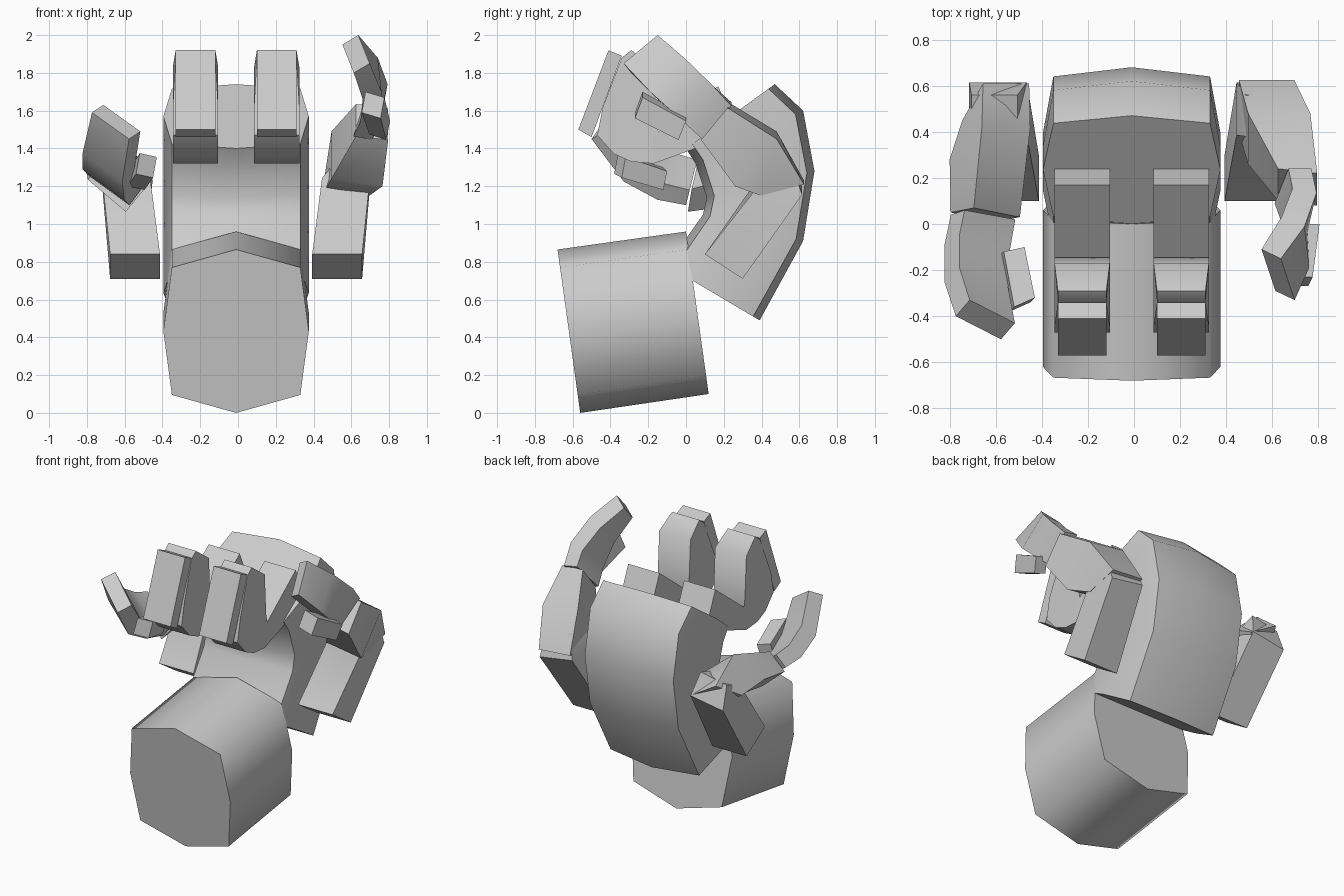
import bpy, bmesh
from mathutils import Vector as V

if "Cube" in bpy.data.objects:
    bpy.data.objects.remove(bpy.data.objects["Cube"])

X0 = -0.01  # centre line of the hand


def loft(name, rings, angle=0.9):
    """Skin a list of equal-length rings and cap both ends."""
    bm = bmesh.new()
    vs = [[bm.verts.new(p) for p in r] for r in rings]
    n = len(rings[0])
    for a, b in zip(vs, vs[1:]):
        for i in range(n):
            j = (i + 1) % n
            bm.faces.new((a[i], a[j], b[j], b[i]))
    bm.faces.new(vs[0])
    bm.faces.new(vs[-1])
    bmesh.ops.recalc_face_normals(bm, faces=bm.faces)
    me = bpy.data.meshes.new(name)
    bm.to_mesh(me)
    bm.free()
    ob = bpy.data.objects.new(name, me)
    bpy.context.collection.objects.link(ob)
    bpy.ops.object.select_all(action='DESELECT')
    ob.select_set(True)
    bpy.context.view_layer.objects.active = ob
    bpy.ops.object.shade_smooth_by_angle(angle=angle)
    return ob


def octagon_rings(pairs, k):
    """Eight-sided ring between an inner and an outer (y, z) point."""
    sec = [(0, 0), (.34, k), (.385, .5), (.34, 1 - k),
           (0, 1), (-.34, 1 - k), (-.385, .5), (-.34, k)]
    return [[(X0 + x, a[0] + (b[0] - a[0]) * s, a[1] + (b[1] - a[1]) * s)
             for x, s in sec] for a, b in pairs]


def limb(name, sections):
    """Four-sided loft; each section is centre, half width, half depth."""
    rings = []
    for c, u, v in sections:
        c, u, v = V(c), V(u), V(v)
        rings.append([c + u + v, c - u + v, c - u - v, c + u - v])
    return loft(name, rings)


def slab(name, cx, profile):
    """Side profile of (y, z, half width) points spanned across x."""
    return loft(name, [[(cx + s * w, y, z) for y, z, w in profile] for s in (-1, 1)])


# wrist block and curved palm
loft("wrist", octagon_rings([((-.56, 0), (-.68, .865)), ((.12, .10), (0, .96))], .11), 1.3)
loft("palm", octagon_rings([((-.10, .78), (.39, .49)), ((.09, 1.05), (.62, .91)),
                            ((.11, 1.14), (.68, 1.28)), ((.05, 1.32), (.62, 1.60)),
                            ((0, 1.40), (.47, 1.74))], .07))

# two central fingers
for side, s in (("left", -1), ("right", 1)):
    cx = X0 + s * .215
    w, t = .12, .105
    slab(side + "_finger_base", cx, [(.24, 1.57, w), (.17, 1.73, w), (-.18, 1.46, w),
                                     (-.17, 1.32, w), (.05, 1.40, w)])
    slab(side + "_finger_middle", cx, [(-.29, 1.92, t), (-.34, 1.88, t), (-.44, 1.62, w),
                                       (-.47, 1.47, w), (-.38, 1.37, w), (-.29, 1.33, w),
                                       (-.17, 1.32, w), (-.13, 1.38, w), (-.155, 1.55, w),
                                       (-.17, 1.83, w)])
    slab(side + "_finger_tip", cx, [(-.41, 1.92, t), (-.57, 1.50, t),
                                    (-.50, 1.46, t), (-.34, 1.89, t)])

# side digit bases, mirrored on either side of the palm, rounded over at the top
for side, s in (("left", -1), ("right", 1)):
    limb(side + "_digit_base", [
        ((X0 + s * .535, .20, .775), (s * .132, 0, 0), (0, .10, -.065)),
        ((X0 + s * .58, .50, 1.20), (s * .125, 0, -.02), (0, .115, -.025)),
        ((X0 + s * .595, .47, 1.30), (s * .10, 0, -.02), (0, .09, .03))])

# right digit, raised
limb("right_digit_middle", [
    ((.575, .51, 1.19), (.12, 0, -.01), (0, .115, .03)),
    ((.63, .37, 1.345), (.135, 0, -.02), (0, .11, .125)),
    ((.71, .16, 1.54), (.085, -.01, -.01), (0, .07, .085))])
limb("right_digit_claw", [
    ((.69, .165, 1.545), (.05, 0, -.01), (.03, .075, .09)),
    ((.72, .06, 1.64), (.052, -.01, .01), (.02, .085, .09)),
    ((.70, -.08, 1.77), (.05, -.02, .02), (-.01, .09, .09)),
    ((.625, -.22, 1.90), (.042, -.02, .025), (-.03, .09, .075))])
limb("right_digit_pad", [
    ((.715, -.25, 1.63), (.05, 0, -.015), (.01, .02, .055)),
    ((.75, -.02, 1.51), (.045, 0, -.015), (.01, .02, .05))])

# left digit, lowered
limb("left_digit_middle", [
    ((-.60, .53, 1.20), (.10, 0, -.06), (.045, .08, .05)),
    ((-.625, .35, 1.28), (.105, 0, -.085), (.07, .07, .095)),
    ((-.645, .04, 1.21), (.10, -.02, -.085), (.05, .01, .06))])
limb("left_digit_claw", [
    ((-.655, .03, 1.22), (.11, -.02, -.08), (.03, .01, .04)),
    ((-.68, -.10, 1.25), (.11, -.03, -.08), (.032, .02, .042)),
    ((-.685, -.26, 1.34), (.105, -.04, -.075), (.033, .03, .04)),
    ((-.645, -.415, 1.54), (.098, -.05, -.07), (.03, .035, .02))])
limb("left_digit_pad", [
    ((-.53, -.12, 1.24), (.045, .01, -.01), (.01, .01, .05)),
    ((-.485, -.35, 1.31), (.045, .02, -.01), (.01, .01, .055))])
